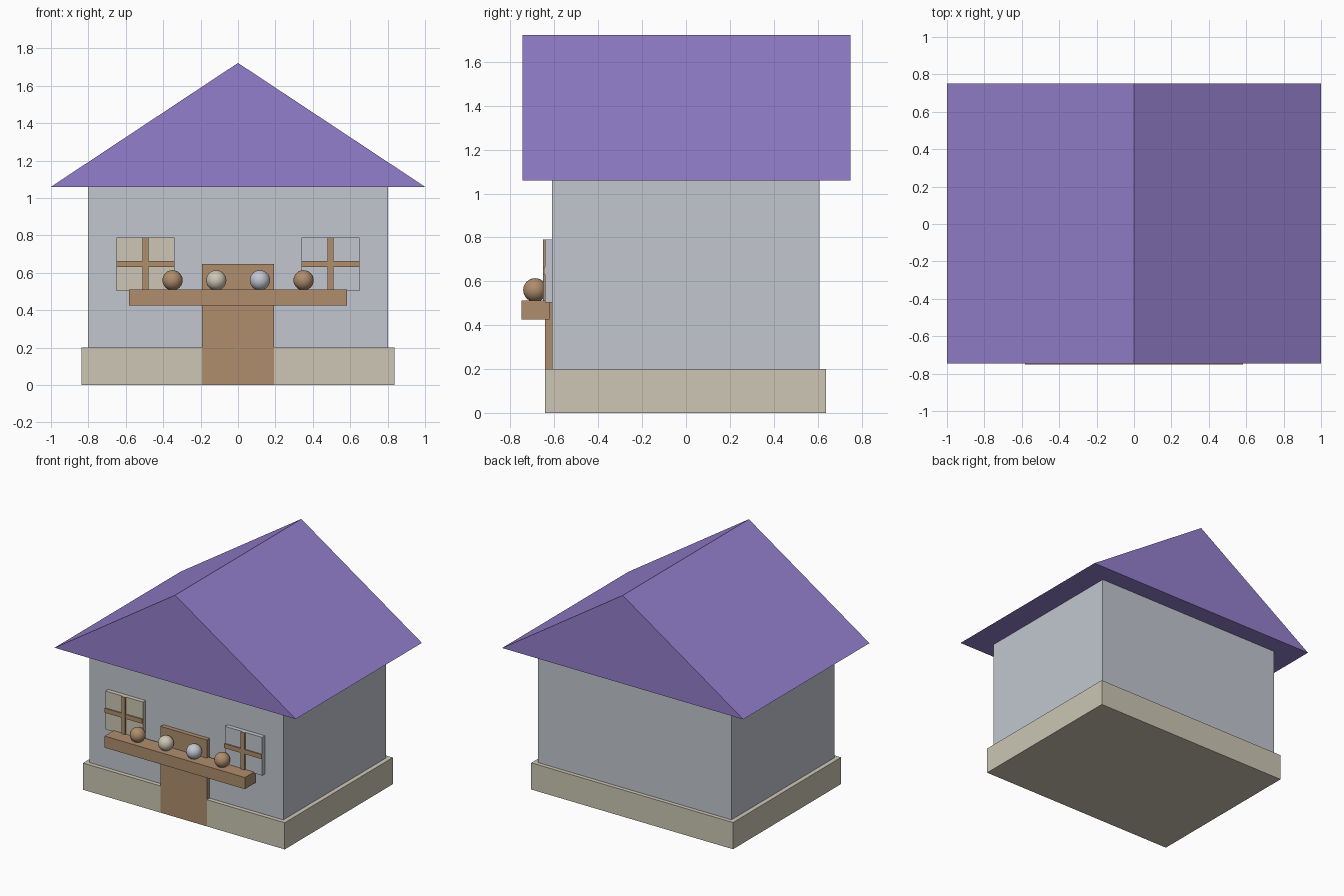
import bpy, bmesh

if "Cube" in bpy.data.objects:
    bpy.data.objects.remove(bpy.data.objects["Cube"], do_unlink=True)


def linear(v):
    v /= 255
    return v / 12.92 if v <= 0.04045 else ((v + 0.055) / 1.055) ** 2.4


def material(name, *rgb):
    mat = bpy.data.materials.new(name)
    mat.use_nodes = True
    color = (*[linear(v) for v in rgb], 1)
    mat.diffuse_color = color
    mat.node_tree.nodes["Principled BSDF"].inputs["Base Color"].default_value = color
    return mat


purple = material("roof_purple", 148, 127, 204)
gray = material("wall_gray", 194, 198, 207)
cream = material("stone_cream", 204, 198, 180)
brown = material("wood_brown", 175, 141, 109)


def finish(name, bm, mat):
    bmesh.ops.recalc_face_normals(bm, faces=bm.faces)
    mesh = bpy.data.meshes.new(name)
    bm.to_mesh(mesh)
    bm.free()
    mesh.materials.append(mat)
    obj = bpy.data.objects.new(name, mesh)
    bpy.context.collection.objects.link(obj)
    return obj


def box(name, mat, x, y, z):
    """Box spanning the (low, high) pair on each axis."""
    bm = bmesh.new()
    bmesh.ops.create_cube(bm, size=1)
    for v in bm.verts:
        v.co = [pair[c > 0] for pair, c in zip((x, y, z), v.co)]
    return finish(name, bm, mat)


def ball(name, mat, x, y, z, radius):
    bm = bmesh.new()
    bmesh.ops.create_uvsphere(bm, u_segments=32, v_segments=16, radius=radius)
    bmesh.ops.translate(bm, verts=bm.verts, vec=(x, y, z))
    for f in bm.faces:
        f.smooth = True
    return finish(name, bm, mat)


# Foundation and walls
box("foundation", cream, (-0.837, 0.837), (-0.642, 0.638), (0, 0.2))
box("walls", gray, (-0.803, 0.803), (-0.61, 0.608), (0.19, 1.07))

# Gable roof: triangular profile extruded front to back
bm = bmesh.new()
gable = bm.faces.new([bm.verts.new((x, -0.745, z))
                      for x, z in ((-1, 1.06), (1, 1.06), (0, 1.722))])
extruded = bmesh.ops.extrude_face_region(bm, geom=[gable], use_keep_orig=True)
bmesh.ops.translate(bm, vec=(0, 1.495, 0),
                    verts=[g for g in extruded["geom"] if isinstance(g, bmesh.types.BMVert)])
finish("roof", bm, purple)

# Door and display counter
box("door", brown, (-0.192, 0.192), (-0.643, -0.6), (0.002, 0.648))
box("counter", brown, (-0.582, 0.582), (-0.75, -0.622), (0.425, 0.512))

# Windows with crossed bars
for side, sign, pane in (("right", -1, cream), ("left", 1, gray)):
    cx = sign * 0.495
    box(side + "_window", pane, (cx - 0.155, cx + 0.155), (-0.642, -0.6), (0.503, 0.79))
    box(side + "_window_upright", brown, (cx - 0.016, cx + 0.016), (-0.652, -0.63), (0.503, 0.79))
    box(side + "_window_crossbar", brown, (cx - 0.155, cx + 0.155), (-0.651, -0.63), (0.631, 0.664))

# Round goods on the counter
for i, mat in enumerate((brown, cream, gray, brown)):
    ball(f"counter_ball_{i + 1}", mat, -0.35 + i * 0.2335, -0.688, 0.56, 0.054)
